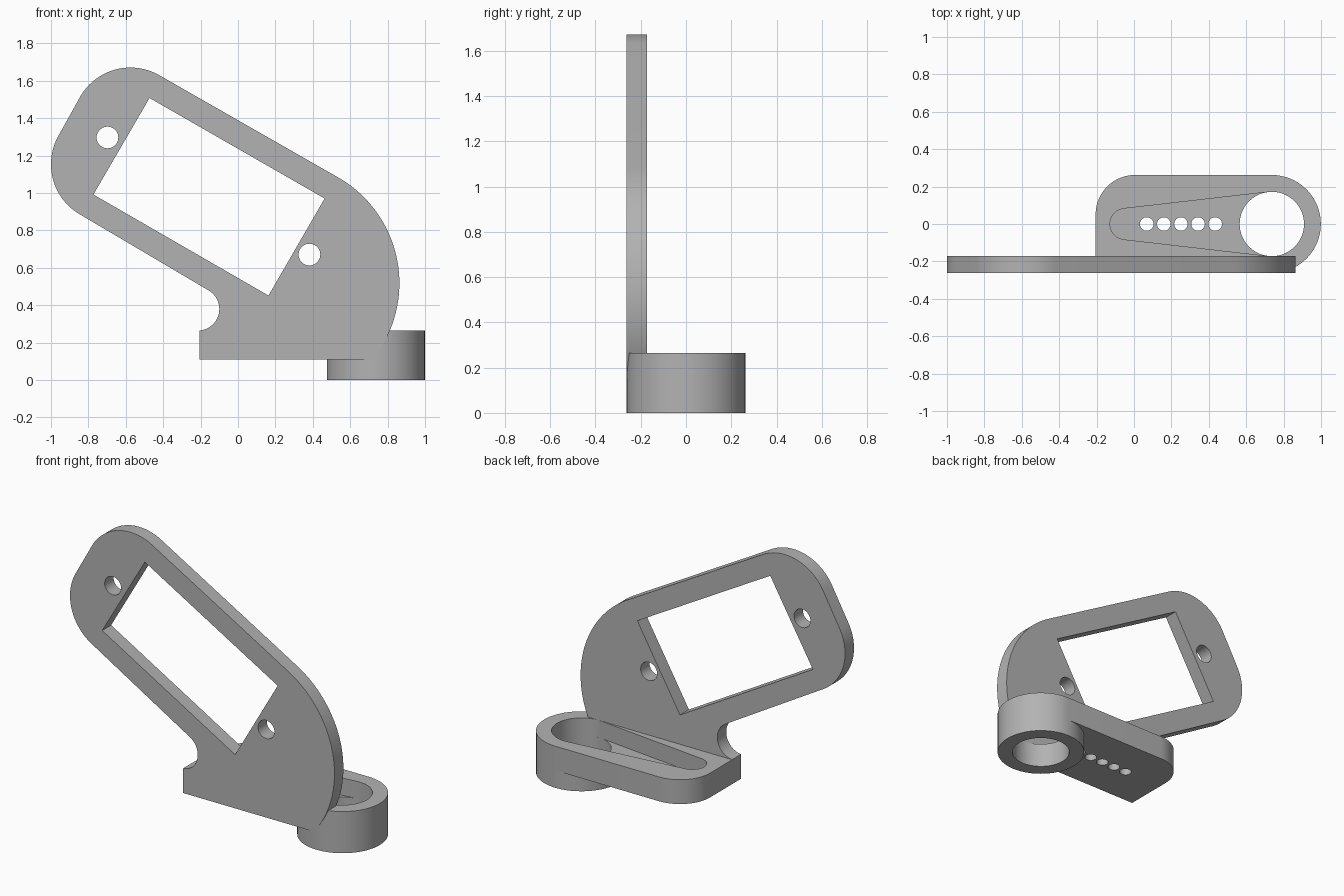
import bpy, bmesh
from math import sin, cos, radians
from mathutils import Vector

if "Cube" in bpy.data.objects:
    bpy.data.objects.remove(bpy.data.objects["Cube"])

grey = bpy.data.materials.new("plain grey")
grey.use_nodes = True
colour = (0.45, 0.45, 0.45, 1)
grey.diffuse_color = colour
grey.node_tree.nodes["Principled BSDF"].inputs["Base Color"].default_value = colour


def arc(cx, cy, r, start, end, steps=24):
    angles = [radians(start + (end - start) * i / steps) for i in range(steps + 1)]
    return [(cx + r * cos(a), cy + r * sin(a)) for a in angles]


def circle(cx, cy, r, steps=64):
    return arc(cx, cy, r, 0, 360, steps)[:-1]


def prism(name, outline, low, high, upright=False):
    """Extrude an outline along z, or along y when upright."""
    def place(p, h):
        return (p[0], h, p[1]) if upright else (p[0], p[1], h)
    bm = bmesh.new()
    face = bm.faces.new([bm.verts.new(place(p, low)) for p in outline])
    grown = bmesh.ops.extrude_face_region(bm, geom=[face])["geom"]
    shift = Vector(place((0, 0), high - low))
    bmesh.ops.translate(bm, verts=[v for v in grown if isinstance(v, bmesh.types.BMVert)], vec=shift)
    bmesh.ops.recalc_face_normals(bm, faces=bm.faces)
    mesh = bpy.data.meshes.new(name)
    bm.to_mesh(mesh)
    bm.free()
    mesh.materials.append(grey)
    ob = bpy.data.objects.new(name, mesh)
    bpy.context.collection.objects.link(ob)
    return ob


def combine(target, tool, operation):
    mod = target.modifiers.new("combine", "BOOLEAN")
    mod.operation, mod.object, mod.solver = operation, tool, "EXACT"
    bpy.context.view_layer.objects.active = target
    bpy.ops.object.modifier_apply(modifier=mod.name)
    bpy.data.objects.remove(tool)


HUB, R = 0.737, 0.262        # hub centre and outer radius
ARM_LOW, ARM_HIGH = 0.11, 0.265
FLOOR = 0.155                # bottom of the tapered pocket

# Upright mounting plate with a tilted window and two screw holes
plate_outline = ([(-0.205, ARM_LOW)]
                 + arc(0.211, 0.518, 0.652, -38.7, 60, 48)
                 + arc(-0.575, 1.361, 0.31, 60, 150)
                 + arc(-0.69, 1.154, 0.31, 150, 240)
                 + arc(-0.215, 0.38, 0.115, 60, -85)
                 + [(-0.205, ARM_HIGH)])
plate = prism("mounting_plate", plate_outline, -R, -0.172, True)
window = [(-0.473, 1.508), (0.463, 0.971), (0.163, 0.452), (-0.773, 0.992)]
combine(plate, prism("window_cutter", window, -0.4, 0, True), "DIFFERENCE")
for x, z in ((-0.698, 1.297), (0.382, 0.671)):
    combine(plate, prism("screw_cutter", circle(x, z, 0.058, 40), -0.4, 0, True), "DIFFERENCE")

# Flat arm, rounded at its free corner and around the hub
arm_outline = ([(-0.205, -R)] + arc(HUB, 0, R, -90, 90, 32)
               + arc(0.005, R - 0.21, 0.21, 90, 180))
arm = prism("horn_arm", arm_outline, ARM_LOW, ARM_HIGH)
pocket = arc(-0.045, 0, 0.083, 97, 263) + arc(HUB, 0, 0.172, -97, 97, 40)
combine(arm, prism("pocket_cutter", pocket, FLOOR, 0.5), "DIFFERENCE")
combine(arm, prism("hub_cutter", circle(HUB, 0, 0.172), -0.2, 0.5), "DIFFERENCE")
for i in range(5):
    hole = circle(0.068 + 0.0915 * i, 0, 0.036, 32)
    combine(arm, prism("pin_cutter", hole, -0.2, 0.5), "DIFFERENCE")

# Hub collar below the arm
collar = prism("hub_collar", circle(HUB, 0, R), 0, ARM_LOW)
combine(collar, prism("bore_cutter", circle(HUB, 0, 0.172), -0.2, 0.5), "DIFFERENCE")

# Shade the curved walls smooth, keeping the rims sharp
bpy.ops.object.select_all(action="DESELECT")
for ob in (plate, arm, collar):
    ob.select_set(True)
bpy.context.view_layer.objects.active = plate
bpy.ops.object.shade_smooth_by_angle(angle=radians(30))
